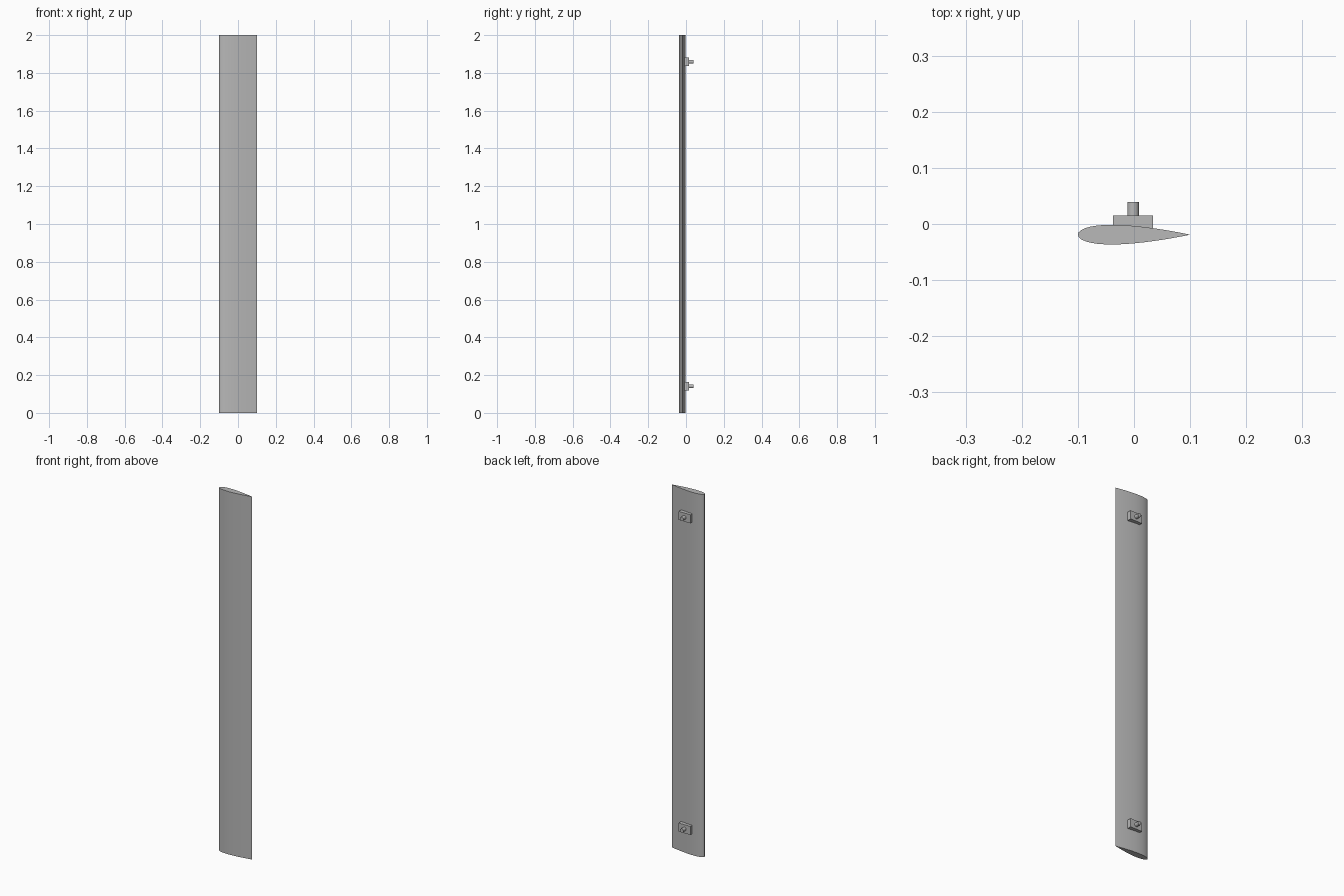
import bpy, bmesh, math
from mathutils import Matrix

cube = bpy.data.objects.get("Cube")
if cube:
    bpy.data.objects.remove(cube, do_unlink=True)

grey = bpy.data.materials.new("metal grey")
grey.use_nodes = True
colour = (0.48, 0.48, 0.48, 1)
grey.diffuse_color = colour
grey.node_tree.nodes["Principled BSDF"].inputs["Base Color"].default_value = colour

CHORD, HEIGHT, MID_Y = 0.2, 2.0, -0.019
STEPS = 18


def finish(bm, name):
    bmesh.ops.recalc_face_normals(bm, faces=bm.faces)
    mesh = bpy.data.meshes.new(name)
    bm.to_mesh(mesh)
    bm.free()
    mesh.materials.append(grey)
    obj = bpy.data.objects.new(name, mesh)
    bpy.context.collection.objects.link(obj)
    bpy.ops.object.select_all(action='DESELECT')
    obj.select_set(True)
    bpy.context.view_layer.objects.active = obj
    bpy.ops.object.shade_smooth_by_angle(angle=math.radians(30))
    return obj


def half_thickness(t):
    # Symmetric foil section with a closed trailing edge
    return 0.88 * CHORD * (0.2969 * math.sqrt(t) - 0.126 * t - 0.3516 * t**2
                           + 0.2843 * t**3 - 0.1036 * t**4)


# Blade: foil section extruded to full height
stations = [(1 - math.cos(math.pi * i / STEPS)) / 2 for i in range(STEPS + 1)]
outline = [(t, half_thickness(t)) for t in stations]
outline += [(t, -half_thickness(t)) for t in reversed(stations[1:-1])]
bm = bmesh.new()
section = bm.faces.new([bm.verts.new(((t - 0.5) * CHORD, MID_Y + y, 0))
                        for t, y in outline])
out = bmesh.ops.extrude_face_region(bm, geom=[section], use_keep_orig=True)
top = [v for v in out["geom"] if isinstance(v, bmesh.types.BMVert)]
bmesh.ops.translate(bm, verts=top, vec=(0, 0, HEIGHT))
finish(bm, "foil_blade")

# Mounts: a block on the back with a round stud, near each end
for end, z in (("lower", 0.141), ("upper", 1.859)):
    bm = bmesh.new()
    bmesh.ops.create_cube(bm, size=1, matrix=Matrix.Translation((-0.0015, 0, z))
                          @ Matrix.Diagonal((0.071, 0.031, 0.047, 1)))
    finish(bm, end + "_mount_block")
    bm = bmesh.new()
    bmesh.ops.create_cone(bm, cap_ends=True, segments=24, radius1=0.0105,
                          radius2=0.0105, depth=0.03,
                          matrix=Matrix.Translation((-0.0015, 0.0245, z))
                          @ Matrix.Rotation(math.pi / 2, 4, 'X'))
    finish(bm, end + "_mount_stud")
